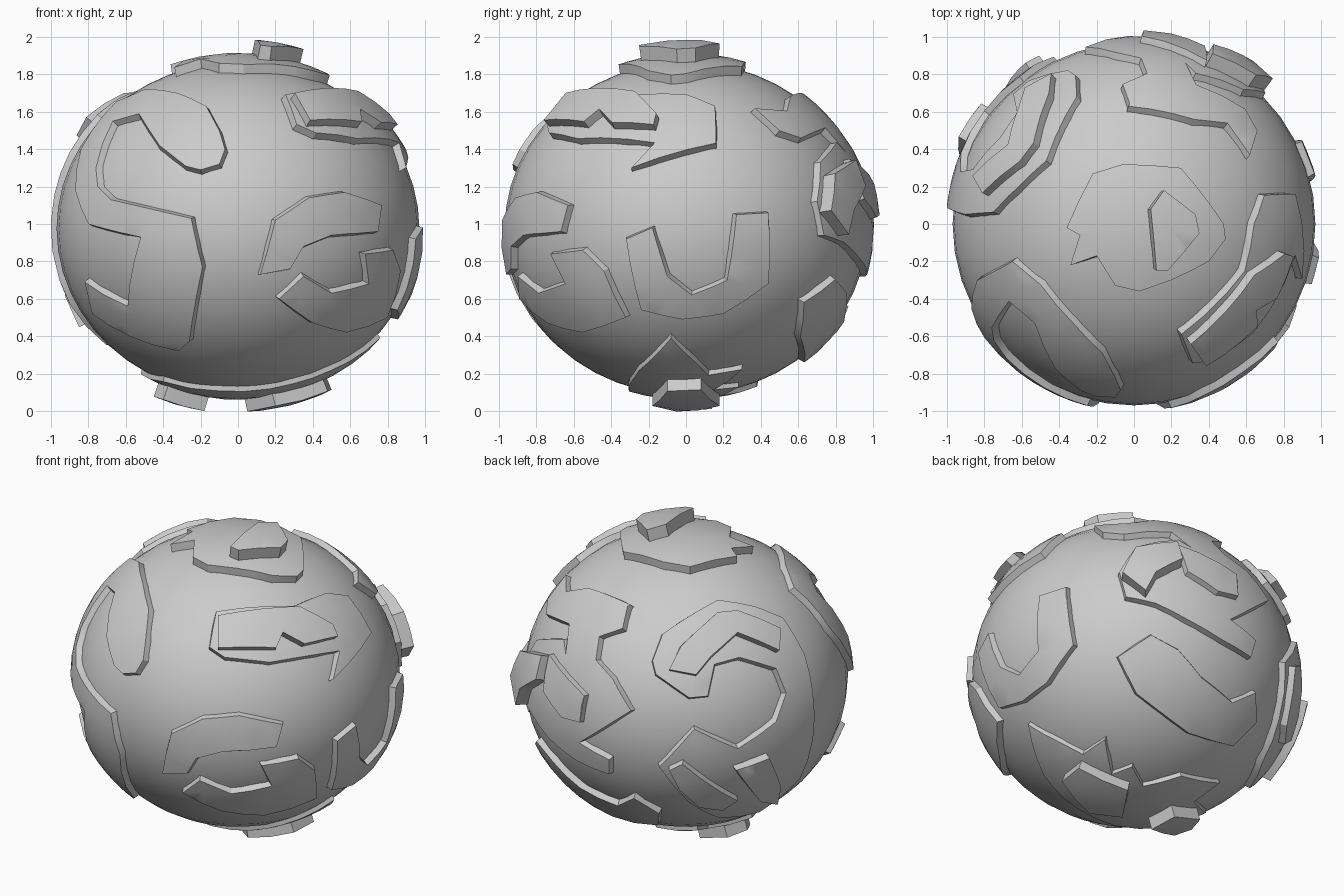
import bpy
import bmesh
import math
from mathutils import Vector
from mathutils.geometry import delaunay_2d_cdt

cube = bpy.data.objects.get("Cube")
if cube:
    bpy.data.objects.remove(cube)

CENTRE = Vector((0, 0, 0.975))
RADII = Vector((0.97, 0.97, 0.89))
ORIGIN = Vector((0, 0, 1))

stone = bpy.data.materials.new("pale_grey_stone")
stone.use_nodes = True
colour = (0.6, 0.6, 0.6, 1)
stone.diffuse_color = colour
stone.node_tree.nodes["Principled BSDF"].inputs["Base Color"].default_value = colour


def on_surface(v, height):
    """Point in direction v from the centre, at the given height over the body."""
    unit = Vector([v[i] / RADII[i] for i in range(3)])
    return CENTRE + v / unit.length + v.normalized() * height


def make_side(azimuth, elevation):
    """Return a function that lays flat points (in hundredths) on the body."""
    az, el = math.radians(azimuth), math.radians(elevation)
    toward = Vector((math.cos(az) * math.cos(el), math.sin(az) * math.cos(el), math.sin(el)))
    right = Vector((-math.sin(az), math.cos(az), 0))
    up = toward.cross(right)

    def place(points, height):
        grown = [r + height for r in RADII]
        result = []
        for a, b in points:
            p = ORIGIN + right * a / 100 + up * b / 100 - CENTRE
            q = Vector([p[i] / grown[i] for i in range(3)])
            d = Vector([toward[i] / grown[i] for i in range(3)])
            half = q.dot(d)
            disc = max(half * half - d.dot(d) * (q.dot(q) - 1), 0)
            result.append(p + toward * (math.sqrt(disc) - half) / d.dot(d))
        return result
    return place


front = make_side(-90, 0)
side = make_side(0, 0)
top = make_side(-90, 90)
under = make_side(-90, -90)
front_corner = make_side(-55, 22.5)
back_corner = make_side(125, 23)
low_corner = make_side(49, -30)


def finish(bm, name, angle):
    bmesh.ops.recalc_face_normals(bm, faces=bm.faces[:])
    mesh = bpy.data.meshes.new(name)
    bm.to_mesh(mesh)
    bm.free()
    mesh.materials.append(stone)
    obj = bpy.data.objects.new(name, mesh)
    bpy.context.collection.objects.link(obj)
    bpy.ops.object.select_all(action="DESELECT")
    obj.select_set(True)
    bpy.context.view_layer.objects.active = obj
    bpy.ops.object.shade_smooth_by_angle(angle=math.radians(angle))


def plate(name, height, *runs, flare=0.02):
    """Raised plate that follows the body, with slightly sloping walls."""
    rim = [p for place, points in runs for p in place(points, height)]
    # Flatten the outline around its mean direction, splitting long edges
    axis = sum(rim, Vector()).normalized()
    e1 = axis.orthogonal().normalized()
    e2 = axis.cross(e1)
    flat = []
    for i, p in enumerate(rim):
        q = rim[(i + 1) % len(rim)]
        steps = max(1, round((q - p).length / 0.14))
        for k in range(steps):
            m = p.lerp(q, k / steps)
            flat.append(Vector((m.dot(e1), m.dot(e2))) / m.dot(axis))
    outline = list(range(len(flat)))
    # Inner points let the top bend with the body
    reach = range(-25, 26)
    flat += [Vector((i * 0.12 + 0.003, j * 0.12 + 0.007)) for i in reach for j in reach]
    points, _, faces = delaunay_2d_cdt(flat, [], [outline], 1, 0.0001)[:3]
    bm = bmesh.new()
    verts = {}
    for face in faces:
        for i in face:
            if i not in verts:
                v = axis + e1 * points[i].x + e2 * points[i].y
                verts[i] = bm.verts.new(on_surface(v, height))
        bm.faces.new([verts[i] for i in face])
    bm.verts.index_update()
    # Walls: find the outward direction along the rim, then drop it into the body
    border = [e for e in bm.edges if e.is_boundary]
    outward = {}
    for e in border:
        a, b = e.verts
        along = (b.co - a.co).normalized()
        out = a.co - e.link_faces[0].calc_center_median()
        out = (out - along * out.dot(along)).normalized()
        for v in e.verts:
            outward[v.index] = outward.get(v.index, Vector()) + out
    foot = {}
    for e in border:
        for v in e.verts:
            if v.index not in foot:
                p = v.co + outward[v.index].normalized() * flare - CENTRE
                foot[v.index] = on_surface(p, -0.02)
    low = {i: bm.verts.new(p) for i, p in foot.items()}
    for e in border:
        a, b = e.verts
        bm.faces.new((a, b, low[b.index], low[a.index]))
    finish(bm, name, 30)


# Round body
bm = bmesh.new()
bmesh.ops.create_uvsphere(bm, u_segments=40, v_segments=24, radius=1)
for v in bm.verts:
    v.co = CENTRE + v.co * RADII
finish(bm, "round_body", 60)

# Crown plate and its knob
plate("crown_plate", 0.05, (top, (
    (-22, 27), (-6, 32), (25, 30), (48, 0), (49, -8), (40, -20), (20, -30),
    (3, -36), (-10, -33), (-20, -17), (-34, -22), (-29, -6), (-36, -2))))
plate("crown_knob", 0.125, (top, (
    (12, -25), (18, -25), (35, -5), (33, 5), (16, 18), (9, 8))))

# Front plates
plate("front_hook_plate", 0.035,
      (top, ((-72, -24), (-65, -20))),
      (front, (
          (-50, 72), (-32, 70), (-17, 63), (-10, 50), (-7, 40), (-10, 32),
          (-20, 29), (-28, 31), (-42, 42), (-53, 59), (-67, 55), (-76, 30), (-75, 20),
          (-68, 13), (-25, 3), (-19, -23), (-26, -63), (-32, -68), (-58, -60),
          (-78, -48), (-82, -31), (-59, -44), (-52, -7), (-80, 0), (-87, 18),
          (-84, 40))))
plate("front_arch_plate", 0.035, (front, (
    (12, -27), (20, 2), (38, 14), (57, 17), (77, 10), (75, -4), (50, -6),
    (35, -12), (28, -24))))
plate("front_smile_plate", 0.035, (front, (
    (22, -40), (35, -28), (50, -37), (70, -32), (68, -16), (83, -14), (87, -25),
    (80, -50), (58, -58), (40, -53))))

# Side plates
plate("jagged_plate", 0.04, (front_corner, (
    (-17, 19), (-13, 40), (34, 43), (53, 50), (66, 48), (80, 26), (57, -1),
    (61, 16), (19, 10), (-8, 13))))
plate("jagged_upper_plate", 0.09, (front_corner, (
    (-12, 38), (37, 43), (57, 32), (60, 25), (40, 21), (27, 28), (23, 19), (-12, 19))))
plate("side_cup_plate", 0.035, (side, (
    (-32, -8), (-18, -2), (-10, -28), (3, -38), (22, -30), (27, 5), (44, 6),
    (44, -32), (20, -48), (-2, -51), (-24, -46))))
plate("low_bean_plate", 0.035, (low_corner, (
    (-8, 9), (12, 22), (28, 13), (42, -4), (60, -19), (74, -13), (74, -31),
    (60, -45), (34, -37), (3, -13))))

# Swirl with its raised layers
plate("swirl_plate", 0.035, (back_corner, (
    (-20, 10), (-14, 26), (19, 46), (41, 42), (58, 35), (71, 13), (76, -10),
    (68, -63), (44, -83), (20, -86), (2, -76), (-16, -54), (5, -31), (31, -43),
    (54, -27), (60, -10), (54, 5), (32, 12), (17, 8), (13, -11), (2, -12), (-18, 2))))
plate("swirl_upper_plate", 0.08, (back_corner, (
    (-10, 5), (-3, 19), (19, 39), (31, 40), (57, 29), (56, 16), (31, 27),
    (15, 13), (6, 2))))
plate("swirl_lower_ridge", 0.075, (back_corner, (
    (-10, -56), (-2, -52), (31, -75), (22, -81), (8, -79), (-4, -68))))
plate("swirl_lower_block", 0.085, (back_corner, (
    (30, -56), (50, -49), (57, -67), (55, -78), (45, -76))))

# Winding back plate with its knob and tail
plate("back_winding_plate", 0.035,
      (back_corner, ((-35, 42), (-38, 29), (-52, 24), (-54, 10), (-44, -1), (-33, -20),
                     (-64, -40), (-46, -50), (-46, -59))),
      (low_corner, ((54, 19), (34, 31), (15, 41), (-3, 45), (-7, 60), (3, 75), (28, 79))),
      (back_corner, ((-72, 13), (-70, 31), (-84, 36))),
      (top, ((66, 50), (62, 37), (50, 54), (32, 56), (-3, 63))))
plate("back_knob", 0.11, (low_corner, (
    (-5, 60), (3, 75), (28, 78), (31, 68), (15, 60), (9, 49))))
plate("back_tail", 0.07, (low_corner, (
    (28, 76), (63, 58), (64, 45), (52, 48), (34, 60))))

# Base plate and the two feet
plate("base_plate", 0.025, (under, (
    (76, 8), (62, -5), (50, -12), (48, -30), (30, -15), (25, -28), (10, -20),
    (-5, -38), (-35, -38), (-30, -20), (-52, -5), (-40, 20), (-10, 30), (30, 30),
    (50, 25))))
plate("base_foot_left", 0.09, (under, ((5, 5), (20, 18), (48, 10), (50, -8), (20, -18))))
plate("base_foot_right", 0.1, (under, (
    (-45, 0), (-40, -14), (-20, -14), (-18, 5), (-40, 10))))
